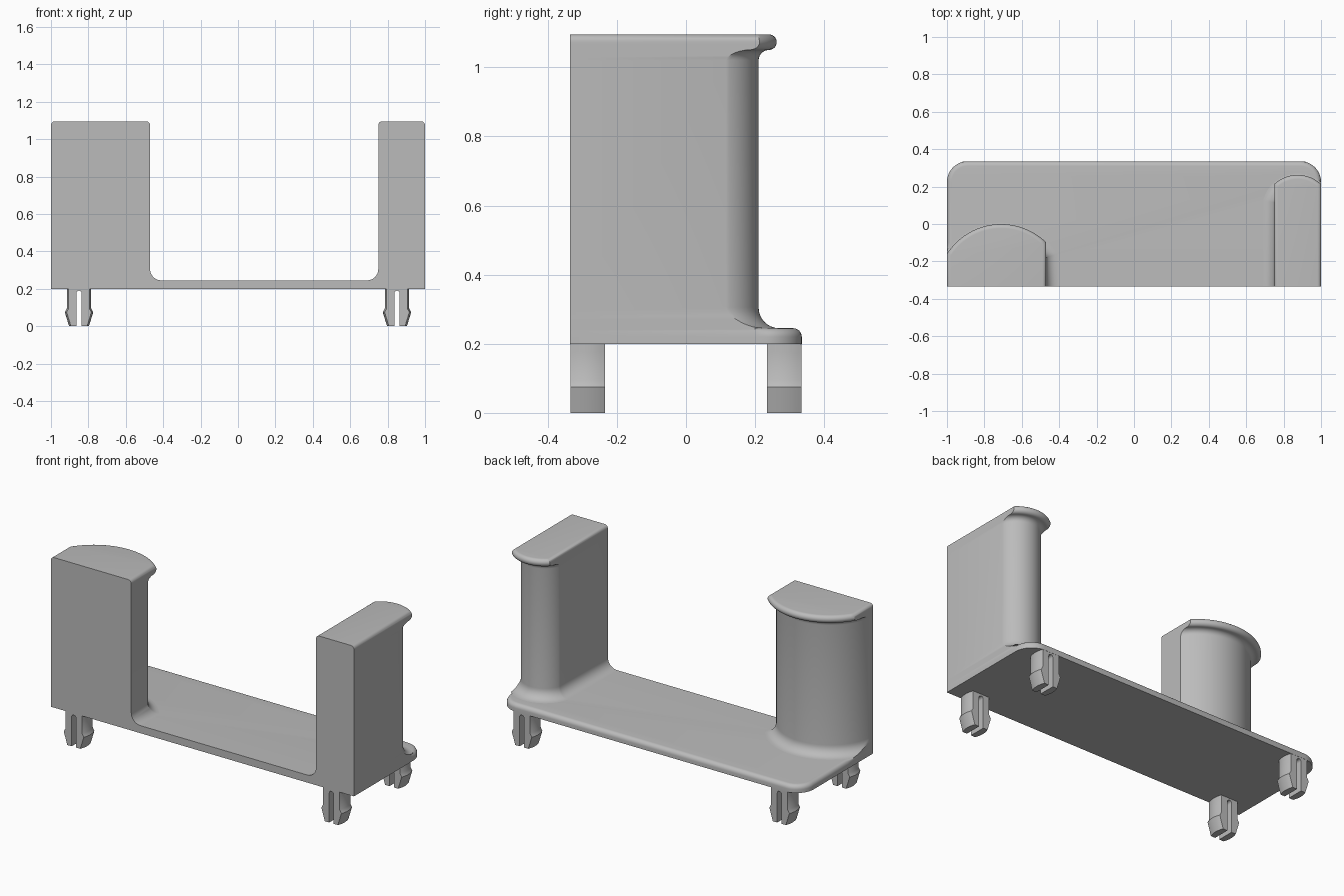
import bpy, bmesh
from math import sin, cos, pi, sqrt, acos, radians

cube = bpy.data.objects.get("Cube")
if cube:
    bpy.data.objects.remove(cube, do_unlink=True)

FRONT, BACK = -0.335, 0.335
BOTTOM, PLATE_TOP, TOP = 0.2, 0.245, 1.095
FILLET = 0.06

grey = bpy.data.materials.new("light grey plastic")
grey.use_nodes = True
grey.diffuse_color = (0.5, 0.5, 0.5, 1)
grey.node_tree.nodes["Principled BSDF"].inputs["Base Color"].default_value = (0.5, 0.5, 0.5, 1)


def loft(name, sections):
    """Join equal-length rings of points and cap both ends."""
    bm = bmesh.new()
    rings = [[bm.verts.new(p) for p in ring] for ring in sections]
    count = len(rings[0])
    for low, high in zip(rings, rings[1:]):
        for i in range(count):
            j = (i + 1) % count
            bm.faces.new((low[i], low[j], high[j], high[i]))
    bm.faces.new(rings[0][::-1])
    bm.faces.new(rings[-1])
    bmesh.ops.remove_doubles(bm, verts=bm.verts, dist=1e-5)
    bmesh.ops.recalc_face_normals(bm, faces=bm.faces)
    mesh = bpy.data.meshes.new(name)
    bm.to_mesh(mesh)
    bm.free()
    mesh.materials.append(grey)
    obj = bpy.data.objects.new(name, mesh)
    bpy.context.collection.objects.link(obj)
    bpy.ops.object.select_all(action='DESELECT')
    obj.select_set(True)
    bpy.context.view_layer.objects.active = obj
    bpy.ops.object.shade_smooth_by_angle(angle=radians(30))
    return obj


# Base plate: rounded back corners, top edge rounded where no post stands
def plate_ring(z, inset):
    corner, steps = 0.11, 10
    pts = [(1, FRONT, z), (1, 0.2, z)]
    for side, start in ((1, 0), (-1, pi / 2)):
        for i in range(steps + 1):
            a = start + pi / 2 * i / steps
            r = corner - inset
            pts.append((side * (1 - corner) + r * cos(a), BACK - corner + r * sin(a), z))
    pts += [(-1 + inset, -0.1, z), (-1, -0.15, z), (-1, FRONT, z)]
    return pts


edge = 0.025
plate = [plate_ring(BOTTOM, 0)]
for i in range(7):
    t = pi / 2 * i / 6
    plate.append(plate_ring(PLATE_TOP - edge + edge * sin(t), edge * (1 - cos(t))))
loft("base_plate", plate)


# Posts: (height, outward offset) profile with base fillet and rolled lip
profile = []
for i in range(9):
    t = pi / 2 * i / 8
    profile.append((PLATE_TOP + FILLET * (1 - cos(t)), FILLET * (1 - sin(t))))
cove, roll = 0.03, 0.0225
for i in range(7):
    t = pi / 2 * i / 6
    profile.append((TOP - 2 * roll - cove + cove * sin(t), cove * (1 - cos(t))))
for i in range(1, 13):
    t = -pi / 2 + pi * i / 12
    profile.append((TOP - roll + roll * sin(t), cove + roll * cos(t)))


def post(name, left, right, cx, cy, radius, inner):
    sections = []
    for z, d in profile:
        lo, hi = left, right
        if z < PLATE_TOP + FILLET:          # fillet spreads on the inner side
            lo, hi = (lo, hi + d) if inner > 0 else (lo - d, hi)
        rise = max(0, z - (TOP - 0.02))     # rounded top side edges
        inset = 0.02 - sqrt(max(0, 0.0004 - rise * rise))
        lo, hi = lo + inset, hi - inset
        r = radius + d
        a0 = acos(min(1, (hi - cx) / r))
        a1 = acos(max(-1, (lo - cx) / r))
        ring = [(hi, FRONT, z)]
        for i in range(33):
            a = a0 + (a1 - a0) * i / 32
            ring.append((cx + r * cos(a), cy + r * sin(a), z))
        ring.append((lo, FRONT, z))
        sections.append(ring)
    loft(name, sections)


post("wide_post", -1, -0.47, -0.71, -0.345, 0.292, 1)
post("narrow_post", 0.75, 1, 0.875, 0.08, 0.13, -1)


# Split snap pegs: two barbed prongs meeting above a round-topped slot
def half_width(z):
    if z < 0.075:
        return 0.053 + 0.023 * z / 0.075
    return max(0.065, 0.076 - 0.011 * (z - 0.075) / 0.02)


slot, slot_end = 0.014, 0.176
heights = [0, 0.075, 0.095, slot_end]
heights += [slot_end + slot * sin(pi / 2 * i / 5) for i in range(1, 6)] + [BOTTOM]


def prong(name, px, py, side):
    sections = []
    for z in heights:
        rise = max(0, z - slot_end)
        gap = sqrt(max(0, slot * slot - rise * rise))
        ring = [(px + side * gap, py + 0.05, z), (px + side * gap, py - 0.05, z)]
        for i in range(9):
            u = -1 + i / 4
            ring.append((px + side * (half_width(z) - 0.01 * u * u), py + 0.05 * u, z))
        sections.append(ring)
    loft(name, sections)


for xs, xname in ((-1, "right"), (1, "left")):
    for ys, yname in ((-1, "front"), (1, "back")):
        for side, sname in ((-1, "outer" if xs < 0 else "inner"), (1, "inner" if xs < 0 else "outer")):
            prong(f"{yname}_{xname}_peg_{sname}_prong", xs * 0.85, ys * 0.284, side)
